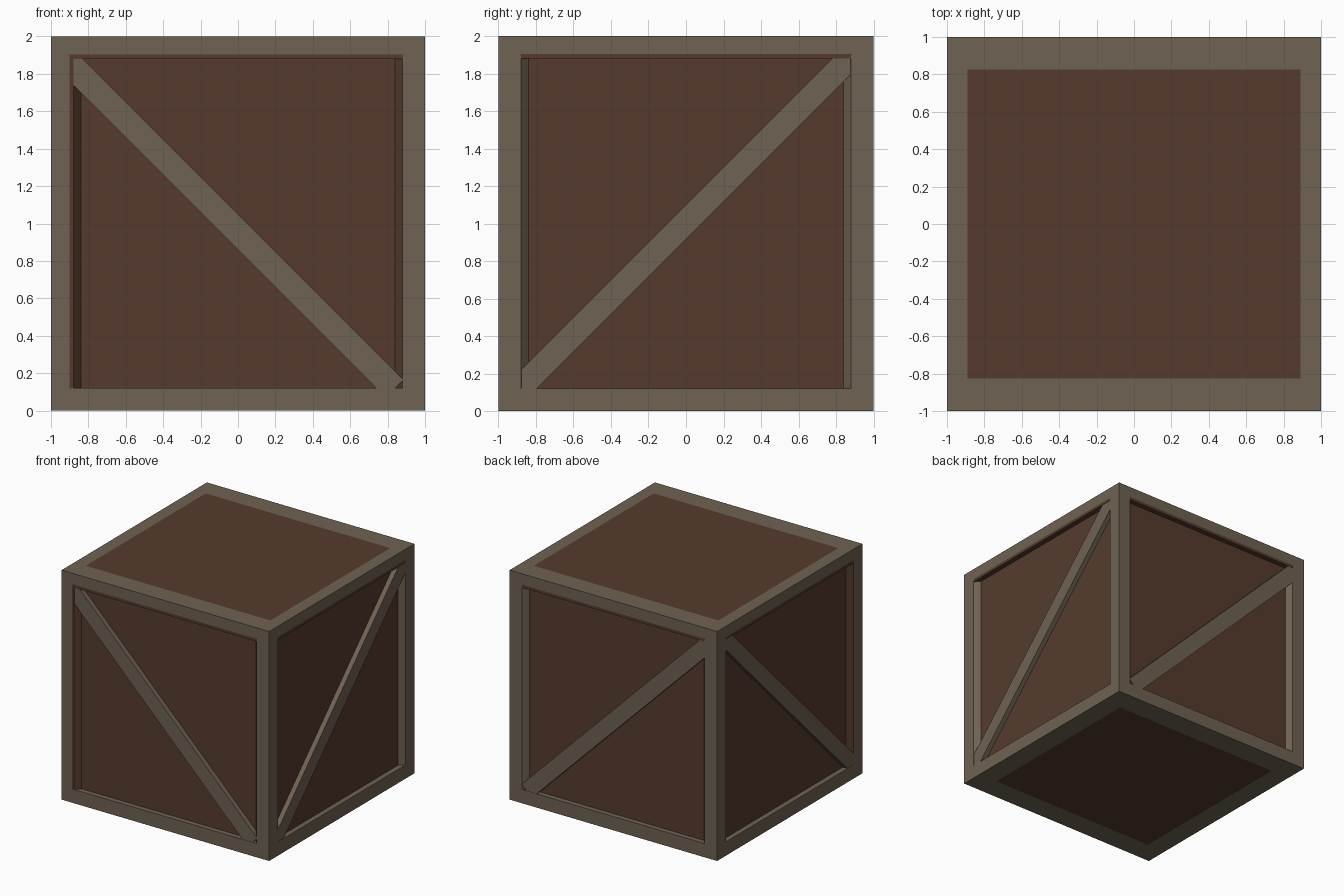
import bpy, bmesh
from mathutils import Vector

if "Cube" in bpy.data.objects:
    bpy.data.objects.remove(bpy.data.objects["Cube"])


def make_material(name, rgb):
    m = bpy.data.materials.new(name)
    m.diffuse_color = (*rgb, 1.0)
    m.use_nodes = True
    m.node_tree.nodes["Principled BSDF"].inputs["Base Color"].default_value = m.diffuse_color
    return m


GREY, BROWN = 0, 1
MATS = [make_material("weathered grey wood", (0.156, 0.122, 0.084)),
        make_material("brown planks", (0.093, 0.044, 0.027))]

DEPTH = 0.045          # recess of the side panels
OPEN, INNER = 0.88, 0.84
LOW, HIGH = 0.12, 1.88

# Side mapping: (u, height, depth below the outer face) -> world
SIDES = {
    "front": lambda u, v, d: Vector((u, -1 + d, v)),
    "back":  lambda u, v, d: Vector((u, 1 - d, v)),
    "right": lambda u, v, d: Vector((1 - d, -u, v)),
    "left":  lambda u, v, d: Vector((-1 + d, -u, v)),
}


def rect(u0, u1, v0, v1):
    """Corners in order: bottom left, bottom right, top right, top left."""
    return [(u0, v0), (u1, v0), (u1, v1), (u0, v1)]


def finish(bm, name):
    bmesh.ops.remove_doubles(bm, verts=bm.verts, dist=0.0005)
    bmesh.ops.recalc_face_normals(bm, faces=bm.faces)
    me = bpy.data.meshes.new(name)
    bm.to_mesh(me)
    bm.free()
    for m in MATS:
        me.materials.append(m)
    ob = bpy.data.objects.new(name, me)
    bpy.context.collection.objects.link(ob)
    return ob


def add_face(bm, pts, mat):
    f = bm.faces.new([bm.verts.new(p) for p in pts])
    f.material_index = mat


def add_ring(bm, outer, inner, mats):
    """Four quads between two loops, coloured bottom, right, top, left."""
    for i in range(4):
        j = (i + 1) % 4
        add_face(bm, [outer[i], outer[j], inner[j], inner[i]], mats[i])


# Crate body: frame, stained rim, slanted recess walls and side panels
bm = bmesh.new()
for side, place in SIDES.items():
    rim_left = 0.9 if side == "front" else 0.882
    loops = [
        (rect(-1, 1, 0, 2), 0),
        (rect(-rim_left, 0.882, LOW - 0.002, 1.905), 0),
        (rect(-OPEN, OPEN, LOW, HIGH), 0),
        (rect(-INNER, INNER, LOW, HIGH), DEPTH),
    ]
    outer, rim, opening, panel = [[place(u, v, d) for u, v in pts] for pts, d in loops]
    wall = BROWN if side in ("front", "left") else GREY
    rim_side = BROWN if side == "front" else GREY
    add_ring(bm, outer, rim, [GREY] * 4)
    add_ring(bm, rim, opening, [GREY, GREY, BROWN, rim_side])
    add_ring(bm, opening, panel, [GREY, wall, BROWN, wall])
    add_face(bm, panel, BROWN)

# Flat top and bottom with a painted brown field
for z, hx, hy in ((2, 0.89, 0.825), (0, 0.82, 0.80)):
    outer = [Vector((x, y, z)) for x, y in rect(-1, 1, -1, 1)]
    field = [Vector((x, y, z)) for x, y in rect(-hx, hx, -hy, hy)]
    add_ring(bm, outer, field, [GREY] * 4)
    add_face(bm, field, BROWN)
finish(bm, "crate_body")

# Diagonal braces, clipped to the openings
for side, place in SIDES.items():
    notched = side in ("front", "back")
    lo, hi = (0.86, 1.05) if notched else (0.915, 1.10)
    outline = [(-OPEN, HIGH), (-OPEN, lo + OPEN), (lo - LOW, LOW)]
    outline += [(0.84, LOW), (OPEN, 0.16)] if notched else [(OPEN, LOW)]
    outline += [(OPEN, hi - OPEN), (hi - HIGH, HIGH)]
    bm = bmesh.new()
    near = [place(u, v, 0.002) for u, v in outline]
    far = [place(u, v, DEPTH + 0.005) for u, v in outline]
    add_face(bm, near, GREY)
    add_face(bm, far, GREY)
    for i in range(len(outline)):
        j = (i + 1) % len(outline)
        add_face(bm, [near[i], near[j], far[j], far[i]], GREY)
    finish(bm, side + "_diagonal_brace")
